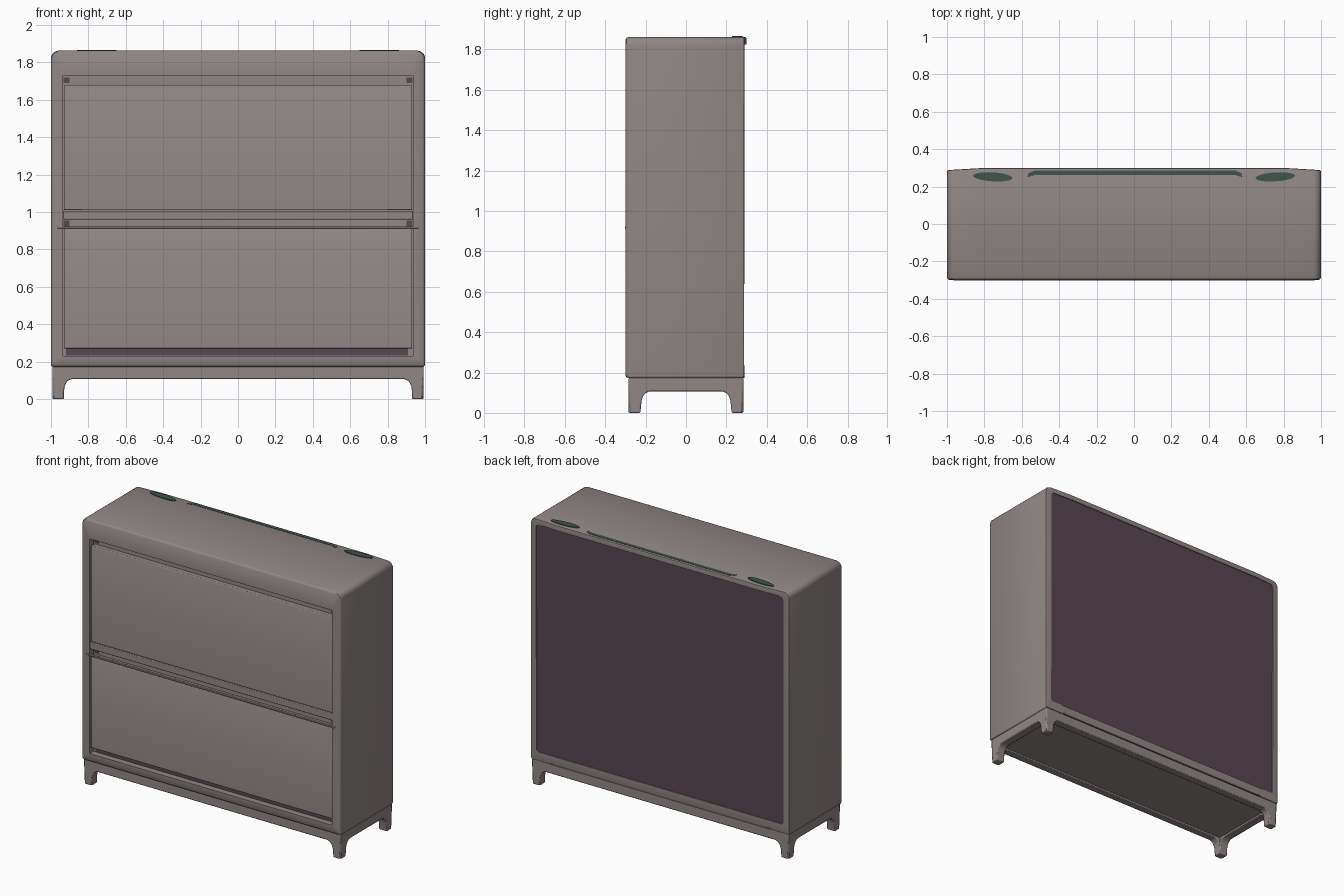
import bpy, bmesh, math
from mathutils import Vector

if "Cube" in bpy.data.objects:
    bpy.data.objects.remove(bpy.data.objects["Cube"])


def material(name, rgb):
    m = bpy.data.materials.new(name)
    m.diffuse_color = (*rgb, 1)
    m.use_nodes = True
    m.node_tree.nodes["Principled BSDF"].inputs["Base Color"].default_value = m.diffuse_color
    return m


BODY = material("warm grey", (0.28, 0.242, 0.232))
PURPLE = material("dark purple", (0.102, 0.062, 0.088))
GREEN = material("dark green", (0.05, 0.089, 0.076))


def finish(name, bm, mats, bevel=0.0):
    bmesh.ops.recalc_face_normals(bm, faces=bm.faces)
    me = bpy.data.meshes.new(name)
    bm.to_mesh(me)
    bm.free()
    ob = bpy.data.objects.new(name, me)
    bpy.context.collection.objects.link(ob)
    for m in mats:
        me.materials.append(m)
    bpy.ops.object.select_all(action='DESELECT')
    ob.select_set(True)
    bpy.context.view_layer.objects.active = ob
    bpy.ops.object.shade_smooth_by_angle(angle=math.radians(35))
    if bevel:
        b = ob.modifiers.new("soft edges", 'BEVEL')
        b.width, b.segments, b.limit_method = bevel, 2, 'ANGLE'
    return ob


def prism(name, pts, axis, a, b, mat, bevel=0.0):
    """Extrude a 2D outline along one axis from a to b."""
    place = {'x': lambda p, d: (d, p[0], p[1]),
             'y': lambda p, d: (p[0], d, p[1]),
             'z': lambda p, d: (p[0], p[1], d)}[axis]
    bm = bmesh.new()
    v0 = [bm.verts.new(place(p, a)) for p in pts]
    v1 = [bm.verts.new(place(p, b)) for p in pts]
    bm.faces.new(v0)
    bm.faces.new(v1)
    n = len(pts)
    for i in range(n):
        j = (i + 1) % n
        bm.faces.new((v0[i], v0[j], v1[j], v1[i]))
    return finish(name, bm, [mat], bevel)


def box(name, x0, x1, y0, y1, z0, z1, mat, bevel=0.0):
    return prism(name, [(x0, y0), (x1, y0), (x1, y1), (x0, y1)], 'z', z0, z1, mat, bevel)


def outline(hw, z0, z1, r_bot, r_top):
    """Rounded rectangle with extra points on the long edges."""
    pts = []
    for cx, cz, r, start in ((1, z0, r_bot, -90), (1, z1, r_top, 0),
                             (-1, z1, r_top, 90), (-1, z0, r_bot, 180)):
        top = cz == z1
        for k in range(6):
            a = math.radians(start + 18 * k)
            pts.append((cx * (hw - r) + r * math.cos(a),
                        (cz - r if top else cz + r) + r * math.sin(a)))
        if start == 0:
            pts += [(0.8, z1), (-0.8, z1)]
        if start == 180:
            pts += [(-0.8, z0), (0.8, z0)]
    return pts


# Carcass: loops lofted from the back panel, round the shell, into the door recess
def shell(inset):
    return outline(1 - inset, 0.172 + inset, 1.862 - inset, 0.012, 0.04)


back = outline(0.955, 0.235, 1.825, 0.02, 0.025)
door_hole = outline(0.936, 0.23, 1.73, 0.004, 0.004)
loops = [(back, 0.281), (back, 0.287), (shell(0.01), 0.288), (shell(0.003), 0.286),
         (shell(0), 0.278), (shell(0), -0.284), (shell(0.004), -0.294),
         (shell(0.013), -0.3), (door_hole, -0.3), (door_hole, -0.255)]
bm = bmesh.new()
rings = []
for pts, y in loops:
    ring = []
    for x, z in pts:
        bulge = 0.012 * (z / 1.86) * min(1, (1 - abs(x)) / 0.2) if y > 0 else 0
        ring.append(bm.verts.new((x, y + bulge, z)))
    rings.append(ring)
n = len(rings[0])
for A, B in zip(rings, rings[1:]):
    for i in range(n):
        j = (i + 1) % n
        bm.faces.new((A[i], A[j], B[j], B[i]))
bm.faces.new(rings[0]).material_index = 1
bm.faces.new(rings[-1])
finish("cabinet_carcass", bm, [BODY, PURPLE])


# Tip-out doors with a softened grip edge at the top
def door(name, z0, z1):
    prof = [(-0.25, z0), (-0.292, z0), (-0.292, z1 - 0.012), (-0.287, z1), (-0.25, z1)]
    prism(name, prof, 'x', -0.931, 0.931, BODY, 0.003)


door("upper_door", 1.01, 1.68)
door("lower_door", 0.27, 0.912)

# Rail between the doors, wider lip under it
box("middle_rail", -0.936, 0.936, -0.298, -0.25, 0.96, 1.006, BODY, 0.004)
box("grip_lip", -0.965, 0.965, -0.303, -0.285, 0.912, 0.922, BODY, 0.002)

# Dark gaps in the slots
box("bottom_gap", -0.92, 0.91, -0.261, -0.254, 0.232, 0.27, PURPLE)
for s, side in ((-1, "left"), (1, "right")):
    for z, level in ((1.705, "upper"), (0.938, "lower")):
        xs = sorted((s * 0.9, s * 0.932))
        box(f"{level}_{side}_slot_end", *xs, -0.261, -0.254, z - 0.015, z + 0.015, PURPLE)


# Base: arched aprons whose ends form the feet
def apron(half):
    right = [(half, 0.176), (half, 0.12), (half - 0.007, 0.0), (half - 0.058, 0.0),
             (half - 0.064, 0.06)]
    for k in range(1, 6):
        a = math.radians(18 * k)
        right.append((half - 0.066 - 0.045 * (1 - math.cos(a)), 0.06 + 0.047 * math.sin(a)))
    return right + [(-x, z) for x, z in reversed(right)]


for s, end in ((-1, "front"), (1, "back")):
    ys = sorted((s * 0.284, s * 0.227))
    prism(f"{end}_apron", apron(0.992), 'y', *ys, BODY, 0.006)
for s, side in ((-1, "left"), (1, "right")):
    xs = sorted((s * 0.992, s * 0.93))
    prism(f"{side}_apron", apron(0.284), 'x', *xs, BODY, 0.006)
box("underside_panel", -0.95, 0.95, -0.25, 0.25, 0.118, 0.18, BODY)

# Dark strip low on the back
box("back_lower_strip", -0.85, 0.85, 0.28, 0.289, 0.172, 0.186, PURPLE)

# Green patches along the rear of the top
for s, side in ((-1, "left"), (1, "right")):
    oval = []
    for k in range(24):
        a = math.tau * k / 24
        u, v = 0.105 * math.cos(a), 0.024 * math.sin(a)
        oval.append((s * 0.755 + u, 0.252 + v + s * 0.06 * u))
    prism(f"{side}_top_patch", oval, 'z', 1.86, 1.867, GREEN)
prism("top_strip", [(-0.57, 0.25), (-0.53, 0.262), (0.54, 0.262), (0.58, 0.25),
                    (0.575, 0.272), (0.54, 0.286), (-0.53, 0.286), (-0.565, 0.272)],
      'z', 1.86, 1.864, GREEN)
